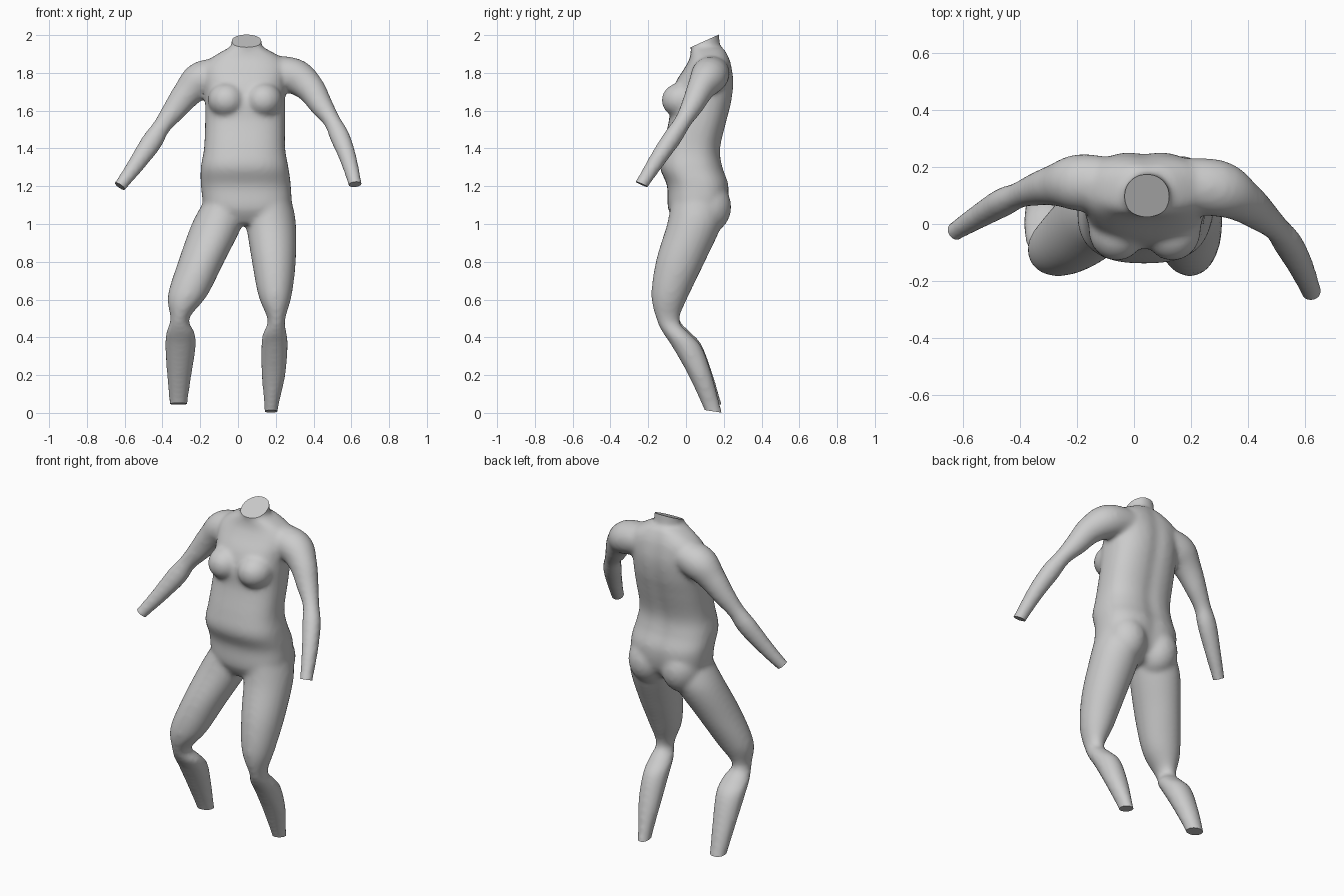
import bpy, bmesh, math
from mathutils import Vector

cube = bpy.data.objects.get("Cube")
if cube:
    bpy.data.objects.remove(cube, do_unlink=True)

SIDES = 32
bm = bmesh.new()


def spline(rows, steps=5):
    """Catmull-Rom resampling of section rows."""
    out = []
    for i in range(len(rows) - 1):
        a, b = rows[max(i - 1, 0)], rows[i]
        c, d = rows[i + 1], rows[min(i + 2, len(rows) - 1)]
        for s in range(steps):
            t = s / steps
            out.append([q + t / 2 * (r - p + t * (2 * p - 5 * q + 4 * r - w + t * (3 * (q - r) + w - p)))
                        for p, q, r, w in zip(a, b, c, d)])
    return out + [list(rows[-1])]


def loft(rows, tilted=False, power=2.0, groove=0.0):
    """Closed tube through rows of x, y, z, width radius, depth radius."""
    rows = spline(rows)
    rings = []
    for i, (x, y, z, rx, ry) in enumerate(rows):
        u, v = Vector((1, 0, 0)), Vector((0, 1, 0))
        if tilted:
            t = Vector(rows[min(i + 1, len(rows) - 1)][:3]) - Vector(rows[max(i - 1, 0)][:3])
            u = v.cross(t).normalized()
            v = t.cross(u).normalized()
        ring = []
        for k in range(SIDES):
            a = math.tau * k / SIDES
            c, s = math.cos(a), math.sin(a)
            px = math.copysign(abs(c) ** (2 / power), c)
            py = math.copysign(abs(s) ** (2 / power), s)
            if s > 0:
                py -= groove * math.exp(-(px / 0.2) ** 2)
            ring.append(bm.verts.new(Vector((x, y, z)) + u * rx * px + v * ry * py))
        rings.append(ring)
    faces = [bm.faces.new(rings[0]), bm.faces.new(rings[-1][::-1])]
    for r, q in zip(rings, rings[1:]):
        for k in range(SIDES):
            n = (k + 1) % SIDES
            faces.append(bm.faces.new((r[k], q[k], q[n], r[n])))
    bmesh.ops.recalc_face_normals(bm, faces=faces)


def blob(center, radii):
    made = bmesh.ops.create_uvsphere(bm, u_segments=24, v_segments=16, radius=1)
    for v in made["verts"]:
        v.co = Vector(center) + Vector(p * q for p, q in zip(v.co, radii))


# Torso and neck
loft([(.04, .05, 1.0, .14, .1), (.05, .06, 1.08, .225, .155), (.042, .065, 1.2, .238, .165),
      (.035, .03, 1.3, .232, .168), (.035, .03, 1.4, .215, .155), (.038, .065, 1.55, .212, .155),
      (.038, .08, 1.65, .212, .165), (.038, .1, 1.75, .212, .155), (.04, .12, 1.83, .22, .125),
      (.045, .125, 1.88, .185, .105), (.045, .115, 1.93, .1, .088)], power=2.5, groove=.07)
loft([(.045, .12, 1.84, .09, .09), (.045, .105, 1.92, .08, .08), (.045, .09, 2.06, .08, .08)])

# Chest and buttocks
for x in (-.06, .135):
    blob((x, -.02, 1.655), (.1, .11, .095))
for x in (-.06, .16):
    blob((x, .115, 1.09), (.115, .125, .14))

# Arms
loft([(-.06, .14, 1.8, .08, .09), (-.19, .145, 1.765, .098, .1), (-.27, .137, 1.69, .078, .075),
      (-.34, .122, 1.6, .062, .058), (-.405, .1, 1.515, .048, .046), (-.46, .075, 1.43, .056, .05),
      (-.55, .022, 1.3, .044, .042), (-.625, -.025, 1.2, .034, .034), (-.67, -.055, 1.14, .034, .034)],
     tilted=True)
loft([(.12, .14, 1.81, .08, .09), (.29, .125, 1.785, .095, .1), (.38, .08, 1.72, .078, .075),
      (.44, .035, 1.63, .062, .06), (.498, -.015, 1.545, .046, .046), (.54, -.07, 1.46, .053, .05),
      (.582, -.145, 1.35, .046, .045), (.62, -.235, 1.21, .036, .036), (.632, -.28, 1.14, .036, .036)],
     tilted=True)

# Legs
loft([(-.07, .06, 1.12, .11, .13), (-.11, .045, 1.0, .135, .145), (-.195, -.03, .8, .122, .13),
      (-.268, -.085, .62, .104, .098), (-.308, -.095, .5, .05, .06), (-.305, -.05, .43, .074, .07),
      (-.304, .005, .36, .082, .078), (-.311, .08, .2, .065, .063), (-.315, .14, .05, .048, .047),
      (-.315, .165, -.03, .048, .047)])
loft([(.16, .06, 1.12, .125, .14), (.175, .045, 1.0, .132, .145), (.19, -.03, .8, .116, .13),
      (.196, -.085, .62, .088, .098), (.203, -.095, .49, .046, .06), (.195, -.05, .42, .064, .07),
      (.193, .005, .35, .07, .078), (.188, .075, .2, .063, .063), (.176, .14, .02, .036, .046),
      (.174, .165, -.06, .036, .046)])

mesh = bpy.data.meshes.new("body")
bm.to_mesh(mesh)
bm.free()
body = bpy.data.objects.new("body", mesh)
bpy.context.collection.objects.link(body)
bpy.ops.object.select_all(action="DESELECT")
body.select_set(True)
bpy.context.view_layer.objects.active = body

# Fuse the parts into one skin
fuse = body.modifiers.new("fuse", "REMESH")
fuse.mode = "VOXEL"
fuse.voxel_size = .013
soften = body.modifiers.new("soften", "SMOOTH")
soften.factor = .5
soften.iterations = 9
for m in ("fuse", "soften"):
    bpy.ops.object.modifier_apply(modifier=m)

# Flat cuts at the neck, wrists and ankles
bm = bmesh.new()
bm.from_mesh(body.data)
cuts = [((.045, .09, 1.965), (0, -.45, 1)), ((-.625, -.025, 1.2), (-.55, -.3, -.8)),
        ((.62, -.235, 1.21), (.1, -.4, -.9)), ((-.315, .14, .048), (0, -.1, -1)),
        ((.176, .145, .008), (0, -.15, -1))]
for point, normal in cuts:
    point = Vector(point)
    faces = [f for f in bm.faces if (f.calc_center_median() - point).length < .16]
    geom = faces + list({e for f in faces for e in f.edges}) + list({v for f in faces for v in f.verts})
    bmesh.ops.bisect_plane(bm, geom=geom, plane_co=point, plane_no=normal, clear_outer=True)
    rim = [e for e in bm.edges if e.is_boundary]
    bmesh.ops.holes_fill(bm, edges=rim, sides=0)
bm.to_mesh(body.data)
bm.free()

skin = bpy.data.materials.new("plain grey")
skin.use_nodes = True
grey = (.6, .6, .6, 1)
skin.diffuse_color = grey
skin.node_tree.nodes["Principled BSDF"].inputs["Base Color"].default_value = grey
body.data.materials.clear()
body.data.materials.append(skin)
bpy.ops.object.shade_smooth_by_angle(angle=math.radians(40))
